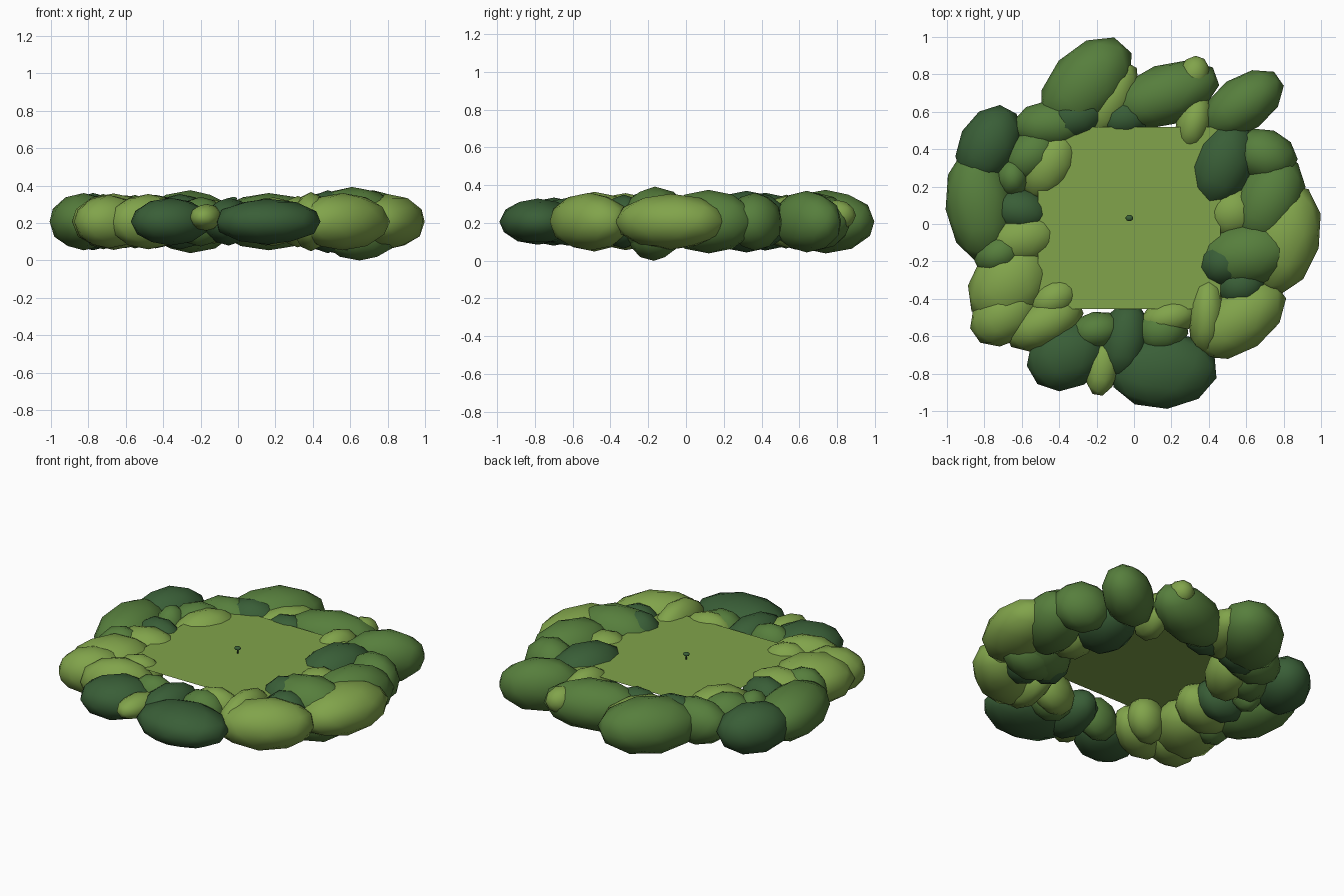
import bpy, bmesh, math
from mathutils import Matrix, Vector


def material(name, rgb):
    m = bpy.data.materials.new(name)
    m.diffuse_color = (*rgb, 1)
    return m


LIGHT = material("light leaf green", (0.22, 0.37, 0.07))
MID = material("mid leaf green", (0.094, 0.21, 0.046))
DARK = material("dark leaf green", (0.041, 0.112, 0.038))


def finish(name, bm, mat, smooth=True):
    me = bpy.data.meshes.new(name)
    bm.to_mesh(me)
    bm.free()
    me.materials.append(mat)
    for p in me.polygons:
        p.use_smooth = smooth
    ob = bpy.data.objects.new(name, me)
    bpy.context.collection.objects.link(ob)
    return ob


def clump(name, mat, x, y, length, width, angle, height, z=0.207):
    """Squashed faceted ball, long axis turned by angle in the ground plane."""
    bm = bmesh.new()
    bmesh.ops.create_icosphere(bm, subdivisions=2, radius=1.02)
    bm.transform(Matrix.Translation((x, y, z))
                 @ Matrix.Rotation(math.radians(angle), 4, 'Z')
                 @ Matrix.Diagonal((length, width, height, 1)))
    return finish(name, bm, mat)


# Leaf clumps: x, y, half length, half width, angle, half height, (centre height)
mid_clumps = [
    (-0.255, 0.74, 0.30, 0.195, 48, 0.165),
    (0.165, 0.69, 0.30, 0.16, 20, 0.15),
    (0.58, 0.64, 0.245, 0.145, 35, 0.16),
    (0.70, 0.365, 0.175, 0.14, -20, 0.15),
    (0.72, 0.12, 0.26, 0.175, 65, 0.165),
    (0.61, -0.165, 0.27, 0.18, 12, 0.182),
    (0.15, -0.57, 0.14, 0.12, 10, 0.125),
    (-0.20, -0.57, 0.14, 0.10, 10, 0.13),
    (-0.72, -0.16, 0.14, 0.11, 25, 0.145),
    (-0.825, 0.10, 0.305, 0.18, 97, 0.15),
    (-0.65, 0.25, 0.11, 0.09, 90, 0.14),
    (-0.44, 0.53, 0.21, 0.13, 5, 0.14),
    (-0.55, 0.37, 0.17, 0.13, 40, 0.14),
]
light_clumps = [
    (-0.13, 0.66, 0.23, 0.12, 60, 0.115),
    (0.32, 0.80, 0.10, 0.08, 70, 0.08, 0.24),
    (0.32, 0.54, 0.16, 0.095, 75, 0.135),
    (0.53, 0.06, 0.15, 0.14, 30, 0.125),
    (0.80, -0.08, 0.30, 0.19, 75, 0.145),
    (0.56, -0.51, 0.28, 0.17, 35, 0.15),
    (0.39, -0.485, 0.215, 0.10, 87, 0.155),
    (0.19, -0.50, 0.16, 0.10, 15, 0.128),
    (-0.17, -0.77, 0.15, 0.085, 80, 0.07, 0.23),
    (-0.48, -0.53, 0.22, 0.13, 25, 0.145),
    (-0.43, -0.40, 0.15, 0.11, 30, 0.135),
    (-0.69, -0.485, 0.20, 0.15, 35, 0.14),
    (-0.665, -0.32, 0.25, 0.20, 50, 0.148),
    (-0.60, -0.08, 0.21, 0.145, 15, 0.138),
    (-0.45, 0.32, 0.21, 0.14, 60, 0.138),
]
dark_clumps = [
    (-0.31, 0.58, 0.18, 0.13, 20, 0.145),
    (-0.05, 0.57, 0.15, 0.11, 10, 0.115),
    (0.475, 0.32, 0.245, 0.17, 70, 0.16),
    (0.48, -0.21, 0.14, 0.13, 10, 0.165),
    (0.57, -0.33, 0.14, 0.12, 10, 0.14),
    (0.16, -0.785, 0.285, 0.20, 5, 0.12),
    (-0.05, -0.62, 0.21, 0.125, 80, 0.125),
    (-0.36, -0.70, 0.22, 0.18, 30, 0.125),
    (-0.61, 0.07, 0.165, 0.12, -10, 0.138),
    (-0.775, 0.42, 0.225, 0.16, 62, 0.15),
]
for label, mat, table in (("mid", MID, mid_clumps), ("light", LIGHT, light_clumps),
                          ("dark", DARK, dark_clumps)):
    for i, row in enumerate(table):
        clump(f"{label}_leaf_clump_{i + 1}", mat, *row)
# Deepest clump touches the ground
clump("underside_leaf_clump", MID, 0.65, -0.17, 0.20, 0.13, 12, 0.13, 0.132)

# Flat square of grass in the middle of the ring
CX, CY, TOP = -0.025, 0.032, 0.295
bm = bmesh.new()
bmesh.ops.create_grid(bm, x_segments=1, y_segments=1, size=0.487,
                      matrix=Matrix.Translation((CX, CY, TOP)))
finish("grass_square", bm, LIGHT, smooth=False)

# Tiny sprout at the centre
bm = bmesh.new()
bmesh.ops.create_cone(bm, cap_ends=True, segments=6, radius1=0.005, radius2=0.004,
                      depth=0.03, matrix=Matrix.Translation((CX, CY, TOP + 0.015)))
finish("sprout_stem", bm, DARK)
clump("sprout_head", DARK, CX, CY, 0.02, 0.017, 0, 0.012, TOP + 0.033)
